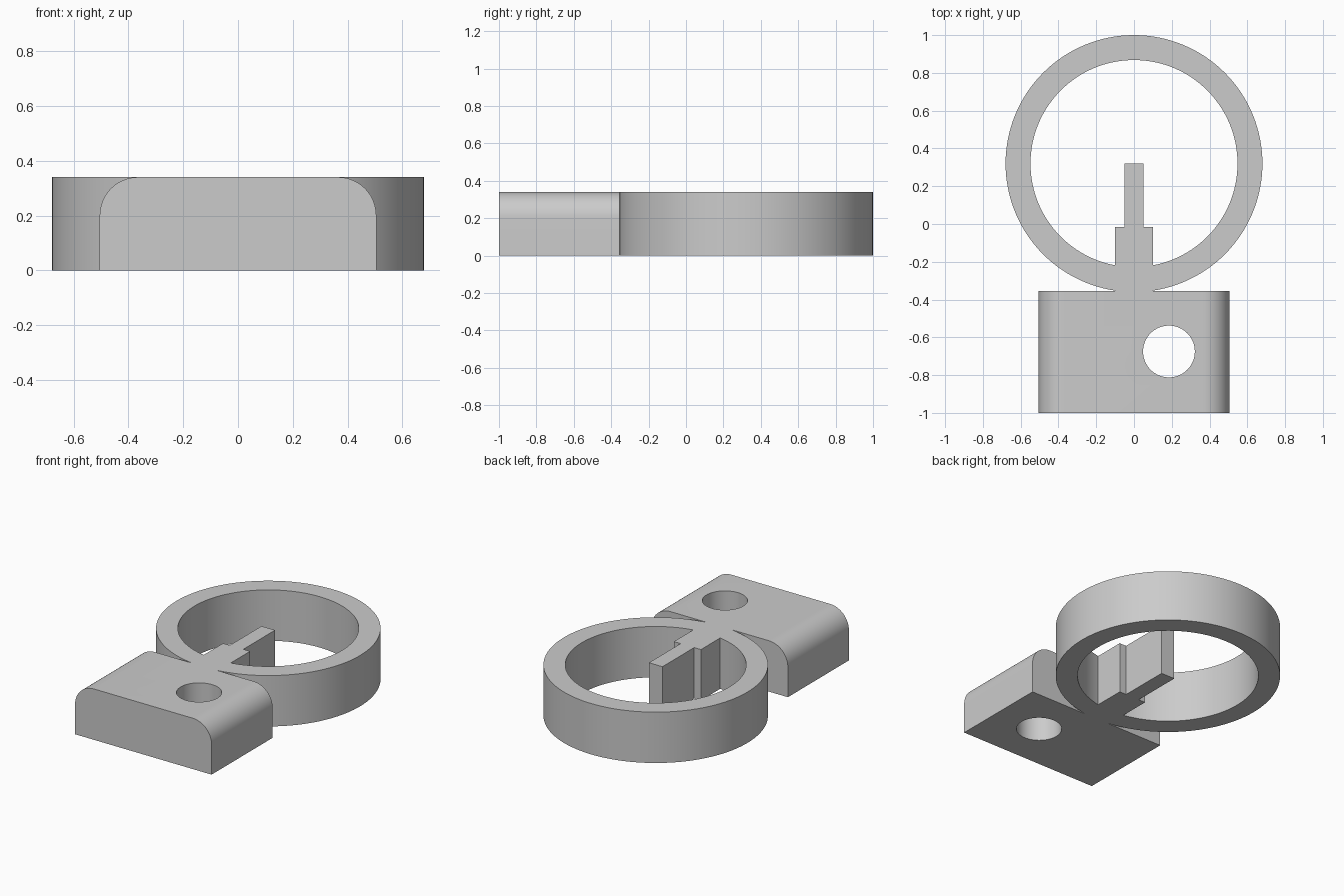
import bpy, bmesh
from math import cos, sin, pi, radians

cube = bpy.data.objects.get("Cube")
if cube:
    bpy.data.objects.remove(cube, do_unlink=True)

HEIGHT = 0.34
RING_Y = 0.32
BLOCK_BACK = -0.355

grey = bpy.data.materials.new("plain grey")
grey.use_nodes = True
colour = (0.6, 0.6, 0.6, 1)
grey.diffuse_color = colour
grey.node_tree.nodes["Principled BSDF"].inputs["Base Color"].default_value = colour


def arc(cx, cy, r, start, end, steps):
    return [(cx + r * cos(start + (end - start) * i / steps),
             cy + r * sin(start + (end - start) * i / steps)) for i in range(steps + 1)]


def circle(cx, cy, r, steps):
    return arc(cx, cy, r, 0, 2 * pi, steps)[:-1]


def prism(name, outline, place, push):
    """Extrude a closed outline, placed in space by a function, along a vector."""
    bm = bmesh.new()
    face = bm.faces.new([bm.verts.new(place(a, b)) for a, b in outline])
    new = bmesh.ops.extrude_face_region(bm, geom=[face])["geom"]
    bmesh.ops.translate(bm, vec=push, verts=[v for v in new if isinstance(v, bmesh.types.BMVert)])
    bmesh.ops.recalc_face_normals(bm, faces=bm.faces)
    mesh = bpy.data.meshes.new(name)
    bm.to_mesh(mesh)
    bm.free()
    mesh.materials.append(grey)
    obj = bpy.data.objects.new(name, mesh)
    bpy.context.collection.objects.link(obj)
    return obj


def upright(name, outline, low=0, high=HEIGHT):
    return prism(name, outline, lambda x, y: (x, y, low), (0, 0, high - low))


def combine(target, other, operation):
    """Apply a boolean and discard the operand."""
    bpy.context.view_layer.objects.active = target
    mod = target.modifiers.new("combine", "BOOLEAN")
    mod.operation, mod.solver, mod.object = operation, "EXACT", other
    bpy.ops.object.modifier_apply(modifier=mod.name)
    bpy.data.objects.remove(other, do_unlink=True)


# Block with rounded upper edges
half, radius = 0.505, 0.14
top = HEIGHT - radius
section = ([(-half, 0), (half, 0)]
           + arc(half - radius, top, radius, 0, pi / 2, 16)
           + arc(radius - half, top, radius, pi / 2, pi, 16))
body = prism("ring_with_block", section, lambda x, z: (x, -1, z), (0, 1 + BLOCK_BACK, 0))
combine(body, upright("hole_cutter", circle(0.185, -0.675, 0.137, 64), -0.1, HEIGHT + 0.1), "DIFFERENCE")

# Ring
ring = upright("ring", circle(0, RING_Y, 0.68, 128))
combine(ring, upright("bore_cutter", circle(0, RING_Y, 0.548, 128), -0.1, HEIGHT + 0.1), "DIFFERENCE")

# Stepped stem that joins the block and reaches the ring centre
right_side = [(0.1, BLOCK_BACK - 0.05), (0.1, -0.015), (0.05, -0.015), (0.05, RING_Y)]
stem = upright("stem", right_side + [(-x, y) for x, y in reversed(right_side)])

# Fuse into one solid
combine(ring, stem, "UNION")
combine(body, ring, "UNION")
bpy.ops.object.select_all(action="DESELECT")
body.select_set(True)
bpy.context.view_layer.objects.active = body
bpy.ops.object.shade_smooth_by_angle(angle=radians(30))
